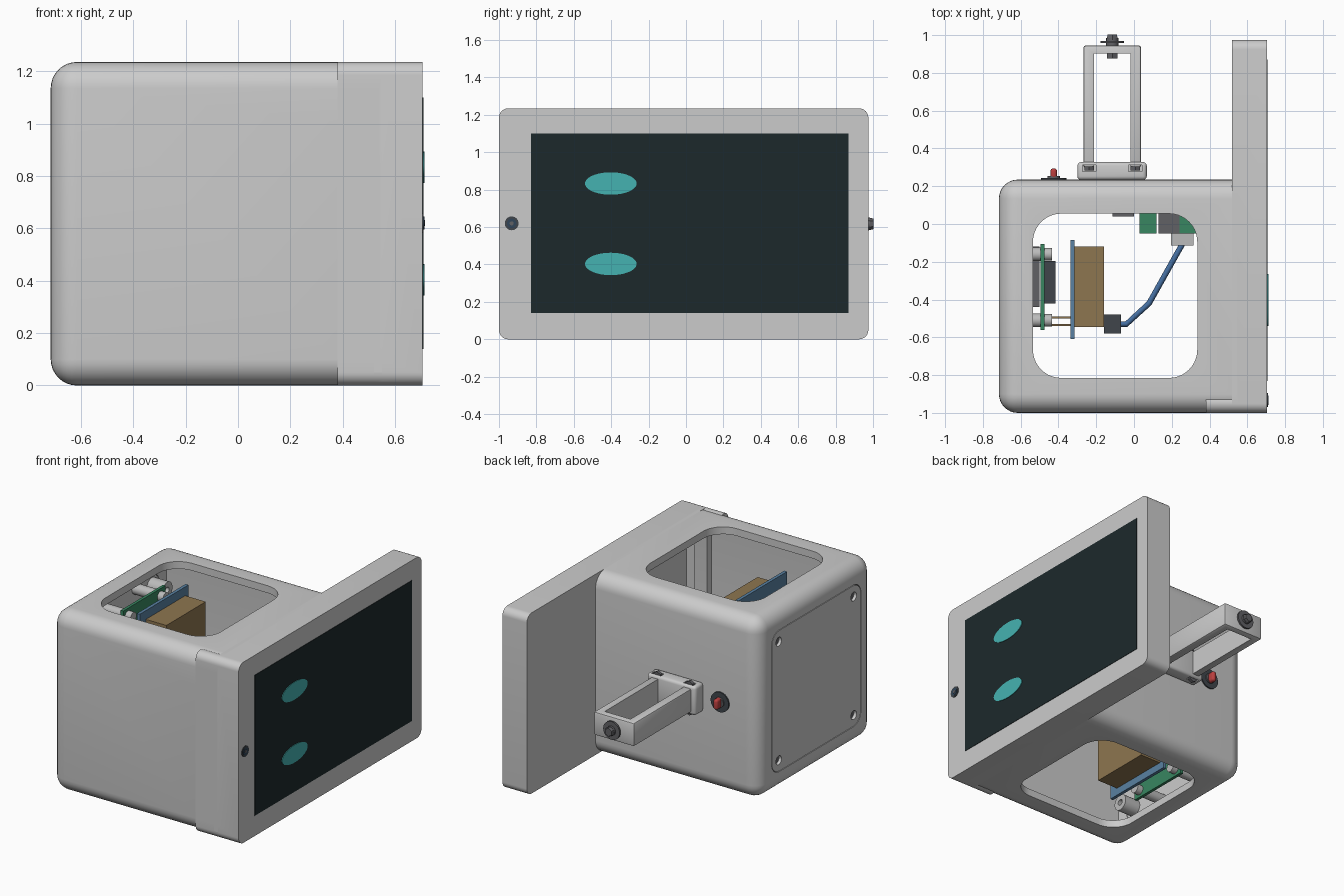
import bpy, bmesh
from math import pi
from mathutils import Matrix, Vector

if "Cube" in bpy.data.objects:
    bpy.data.objects.remove(bpy.data.objects["Cube"])

MATS = {}
COL = dict(dark=(.05, .06, .07), screen=(.012, .022, .024), teal=(.06, .45, .44), red=(.5, .05, .05),
           green=(.04, .24, .12), blue=(.1, .22, .36), tan=(.27, .18, .08), steel=(.12, .12, .13),
           pale=(.5, .5, .5), lens=(.03, .06, .1), wire=(.06, .16, .36))


def finish(bm, name, col=None, angle=35):
    bmesh.ops.recalc_face_normals(bm, faces=bm.faces)
    me = bpy.data.meshes.new(name)
    bm.to_mesh(me)
    bm.free()
    ob = bpy.data.objects.new(name, me)
    bpy.context.collection.objects.link(ob)
    if col:
        if col not in MATS:
            MATS[col] = bpy.data.materials.new(col)
            MATS[col].diffuse_color = (*COL[col], 1)
        me.materials.append(MATS[col])
    smooth(ob, angle)
    return ob


def smooth(ob, angle=35):
    bpy.ops.object.select_all(action='DESELECT')
    bpy.context.view_layer.objects.active = ob
    ob.select_set(True)
    bpy.ops.object.shade_smooth_by_angle(angle=angle * pi / 180)


def box(name, lo, hi, col=None, r=0, axis=None, skip=None, seg=8):
    """Box; edges along `axis` (or all, except those where skip(co) holds) rounded by r."""
    bm = bmesh.new()
    lo, hi = Vector(lo), Vector(hi)
    bmesh.ops.create_cube(bm, size=1)
    for v in bm.verts:
        v.co = (lo + hi) / 2 + v.co * (hi - lo)
    if r:
        es = []
        for e in bm.edges:
            a, b = e.verts[0].co, e.verts[1].co
            if axis is not None and abs((a - b).normalized()[axis]) < .9:
                continue
            if skip and skip(a) and skip(b):
                continue
            es.append(e)
        bmesh.ops.bevel(bm, geom=es, offset=r, segments=seg, profile=.5, affect='EDGES')
    return finish(bm, name, col)


def cyl(name, base, depth, r, axis, col=None, sides=32, r2=None):
    """Cylinder starting at base, running along +axis."""
    bm = bmesh.new()
    rot = {0: Matrix.Rotation(pi / 2, 4, 'Y'), 1: Matrix.Rotation(-pi / 2, 4, 'X'), 2: Matrix()}[axis]
    bmesh.ops.create_cone(bm, cap_ends=True, segments=sides, radius1=r, radius2=r if r2 is None else r2,
                          depth=depth,
                          matrix=Matrix.Translation(base) @ rot @ Matrix.Translation((0, 0, depth / 2)))
    return finish(bm, name, col)


def boolean(ob, others, op):
    for o in others:
        m = ob.modifiers.new(op, 'BOOLEAN')
        m.operation, m.solver, m.object = op, 'EXACT', o
        bpy.context.view_layer.objects.active = ob
        bpy.ops.object.modifier_apply(modifier=m.name)
        bpy.data.objects.remove(o)
    smooth(ob)


ZC, YC, T = .617, -.385, 1.235
SCREWS = [(YC + sy * .405, ZC + sz * .405) for sy in (-1, 1) for sz in (-1, 1)]

# Housing: rounded box, wide screen plate and the square shoulder at the front edge
housing = box('housing', (-.715, -1, 0), (.54, .235, T), r=.1, skip=lambda c: c.x > .5)
boolean(housing, [box('plate', (.52, -1, 0), (.705, .975, T), r=.05, axis=0),
                  box('shoulder', (.38, -1, 0), (.55, -.9, T), r=.05, axis=0)], 'UNION')
# Hollow inside, screen cavity, top and bottom windows, back panel hole
boolean(housing, [
    box('cut_inside', (-.665, -.945, .05), (.47, .18, T - .05), r=.05, axis=0),
    box('cut_ledge', (.44, -.9, .1), (.6, .13, T - .1), r=.08, axis=0),
    box('cut_plate', (.57, -.95, .05), (.66, .925, T - .05)),
    box('cut_windows', (-.535, -.815, -.1), (.335, .055, 1.4), r=.15, axis=2, seg=10),
    box('cut_back', (-.8, YC - .484, ZC - .484), (-.6, YC + .484, ZC + .484), r=.084, axis=0)], 'DIFFERENCE')

# Back panel with countersunk screws and inner bosses
panel = box('back_panel', (-.715, YC - .48, ZC - .48), (-.665, YC + .48, ZC + .48), r=.08, axis=0)
boolean(panel, [cyl('cut_screw', (-.73, y, z), .035, .03, 0) for y, z in SCREWS], 'DIFFERENCE')
for y, z in SCREWS:
    cyl('panel_screw', (-.697, y, z), .01, .024, 0, 'steel')
    boss = cyl('panel_boss', (-.668, y, z), .12, .055, 0, 'pale')
    boolean(boss, [cyl('cut_boss', (-.62, y, z), .1, .02, 0)], 'DIFFERENCE')

# Screen, eyes, camera lens
box('screen', (.69, -.83, .14), (.708, .87, 1.1), 'screen')
for z in (.403, .833):
    eye = cyl('eye', (0, 0, 0), .006, 1, 0, 'teal', 48)
    eye.scale, eye.location = (1, .138, .06), (.706, -.402, z)
cyl('camera_ring', (.7, -.932, .62), .009, .037, 0, 'dark')
cyl('camera_lens', (.705, -.932, .62), .006, .025, 0, 'lens')
cyl('camera_pupil', (.708, -.932, .62), .005, .011, 0, 'steel')

# Side arm: base with nut slots, two rails and end bar
HX = -.115
base = box('arm_base', (-.3, .233, ZC - .1), (.068, .328, ZC + .1), r=.02, seg=3)
slots = [HX + s * .122 for s in (-1, 1)]
boolean(base, [box('cut_slot', (x - .036, .277, z - .04), (x + .036, .312, z + .04))
               for x in slots for z in (ZC - .1, ZC + .1)], 'DIFFERENCE')
for x in slots:
    for s in (-1, 1):
        cyl('slot_nut', (x, .283, ZC + s * .088), .022, .03, 1, 'steel', 6)
frame = box('arm_frame', (-.268, .3, ZC - .08), (.037, .945, ZC + .08), r=.012, seg=2)
boolean(frame, [box('cut_frame', (-.213, .2, .4), (-.018, .903, .9))], 'DIFFERENCE')
cyl('arm_washer', (HX, .958, ZC), .012, .062, 1, 'steel')
cyl('arm_bolt_shank', (HX, .88, ZC), .1, .015, 1, 'steel')
cyl('arm_bolt_collar', (HX, .944, ZC), .04, .032, 1, 'steel')
cyl('arm_bolt_head', (HX, .975, ZC), .027, .035, 1, 'steel', 6, .028)
cyl('arm_nut', (HX, .875, ZC), .028, .032, 1, 'steel', 6)

# Toggle switch beside the arm
cyl('switch_plate', (-.425, .232, ZC), .012, .068, 1, 'dark')
cyl('switch_collar', (-.425, .24, ZC), .013, .034, 1, 'steel')
box('switch_lever', (-.442, .24, ZC - .035), (-.408, .295, ZC + .035), 'red', r=.015, seg=4)

# Controller board on standoffs with its battery behind
box('controller_board', (-.495, -.56, .1), (-.475, -.105, 1.12), 'green')
box('controller_chip', (-.475, -.42, .3), (-.415, -.195, .95), 'dark')
box('board_backing', (-.665, -.44, .3), (-.5, -.12, .95), 'steel')
for y in (-.16, -.51):
    for z in (.15, 1.07):
        cyl('standoff', (-.665, y, z), .17, .036, 0, 'pale', 24)
        cyl('standoff_cap', (-.475, y, z), .042, .033, 0, 'pale', 24)

# Second board with large block, pins and plug
box('driver_board', (-.337, -.61, .07), (-.315, -.085, 1.16), 'blue')
box('driver_block', (-.315, -.545, .12), (-.16, -.12, 1.1), 'tan')
for y in (-.495, -.535):
    for i in range(4):
        box('pin', (-.475, y - .006, .5 + i * .07), (-.337, y + .006, .512 + i * .07), 'tan')
box('plug', (-.16, -.58, .55), (-.07, -.48, .68), 'dark')

# Cable from plug to socket
cu = bpy.data.curves.new('cable', 'CURVE')
cu.dimensions, cu.bevel_depth, cu.bevel_resolution = '3D', .015, 3
pts = [(-.08, -.53, .62), (-.04, -.53, .62), (.08, -.42, .62), (.22, -.17, .62), (.26, -.1, .62)]
sp = cu.splines.new('POLY')
sp.points.add(len(pts) - 1)
for p, c in zip(sp.points, pts):
    p.co = (*c, 1)
cable = bpy.data.objects.new('cable', cu)
bpy.context.collection.objects.link(cable)
MATS['wire'] = bpy.data.materials.new('wire')
MATS['wire'].diffuse_color = (*COL['wire'], 1)
cu.materials.append(MATS['wire'])

# Modules fixed to the side wall
box('socket', (.195, -.115, .54), (.315, -.045, .7), 'pale')
for x0, x1, y0, col in ((.03, .12, -.05, 'green'), (.13, .24, -.05, 'steel'),
                        (.24, .36, -.05, 'green'), (-.115, 0, .04, 'steel')):
    box('wall_module', (x0, y0, .42), (x1, .181, .8), col)

for m in bpy.data.materials:
    if m.users and not m.is_grease_pencil:
        m.use_nodes = True
        m.node_tree.nodes["Principled BSDF"].inputs["Base Color"].default_value = m.diffuse_color
